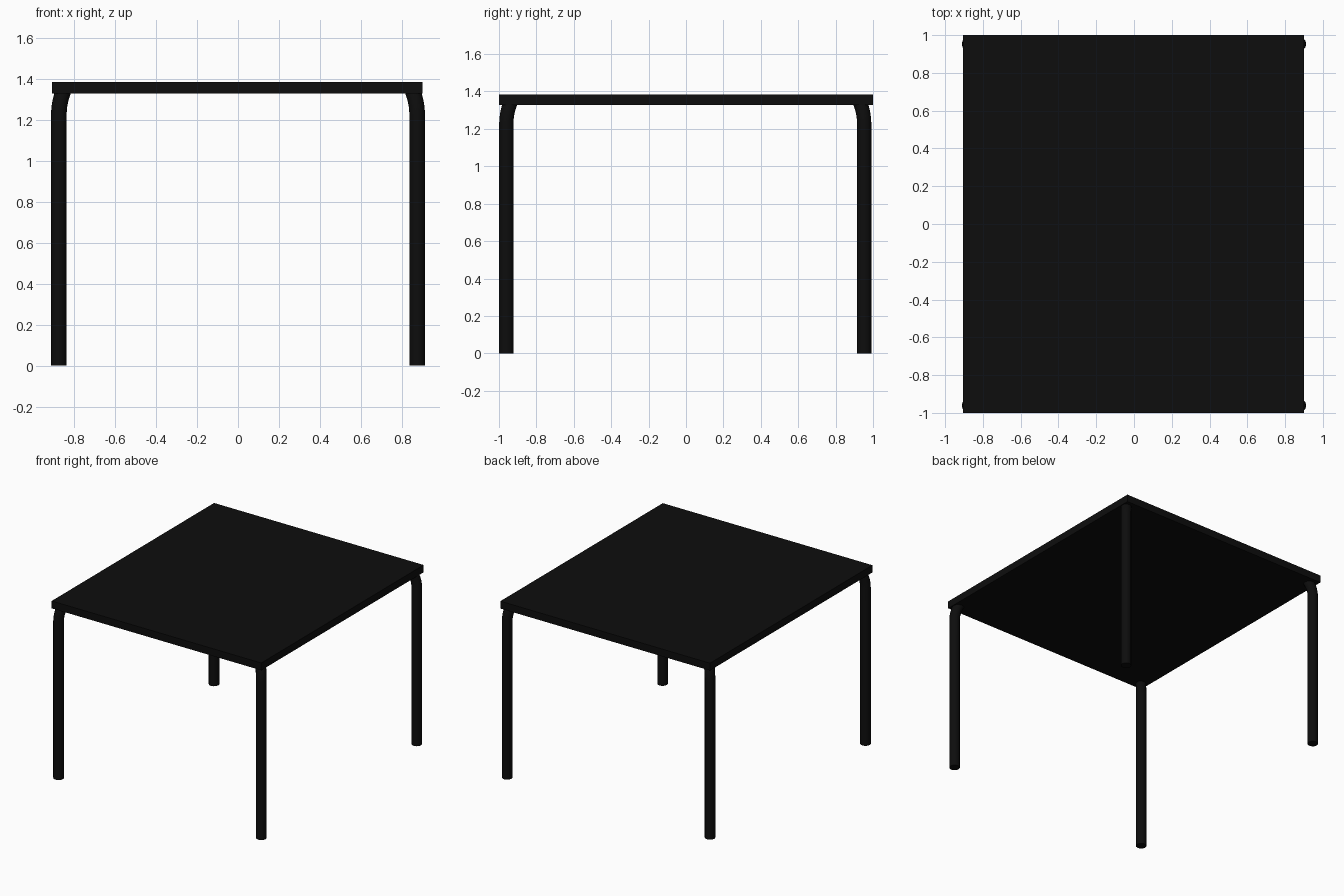
import bpy, bmesh, math
from mathutils import Vector, Quaternion

if "Cube" in bpy.data.objects:
    bpy.data.objects.remove(bpy.data.objects["Cube"])

black = bpy.data.materials.new("black")
black.diffuse_color = (0.004, 0.004, 0.004, 1)
black.use_nodes = True
black.node_tree.nodes["Principled BSDF"].inputs["Base Color"].default_value = black.diffuse_color


def finish(name, bm):
    bmesh.ops.recalc_face_normals(bm, faces=bm.faces)
    mesh = bpy.data.meshes.new(name)
    bm.to_mesh(mesh)
    bm.free()
    ob = bpy.data.objects.new(name, mesh)
    bpy.context.collection.objects.link(ob)
    mesh.materials.append(black)
    return ob


# Tabletop: thin flat slab
bm = bmesh.new()
bmesh.ops.create_cube(bm, size=1)
for v in bm.verts:
    v.co = (v.co.x * 1.807 - 0.003, v.co.y * 2.0, v.co.z * 0.057 + 1.356)
finish("tabletop", bm)

# Legs: round tubes whose tops bend diagonally inward into the tabletop
SIDES, RADIUS, BEND, BEND_Z = 12, 0.038, 0.24, 1.222


def leg(name, x, y):
    inward = Vector((-math.copysign(1, x), -math.copysign(1, y), 0)).normalized()
    axis = Vector((0, 0, 1)).cross(inward)
    stations = [(Vector((x, y, 0)), 0)]
    for i in range(7):
        a = math.radians(34) * i / 6
        p = Vector((x, y, BEND_Z + BEND * math.sin(a)))
        stations.append((p + inward * BEND * (1 - math.cos(a)), a))
    bm = bmesh.new()
    rings = []
    for p, a in stations:
        tilt = Quaternion(axis, a)
        ring = []
        for k in range(SIDES):
            t = math.tau * k / SIDES
            ring.append(bm.verts.new(p + tilt @ Vector((RADIUS * math.cos(t), RADIUS * math.sin(t), 0))))
        rings.append(ring)
    for r0, r1 in zip(rings, rings[1:]):
        for k in range(SIDES):
            n = (k + 1) % SIDES
            bm.faces.new((r0[k], r0[n], r1[n], r1[k])).smooth = True
    bm.faces.new(rings[0])
    bm.faces.new(rings[-1])
    for e in bm.edges:
        e.smooth = e.calc_face_angle(0) < math.radians(40)
    finish(name, bm)


for side, x in (("left", -0.874), ("right", 0.874)):
    for end, y in (("front", -0.961), ("back", 0.953)):
        leg(f"{end}_{side}_leg", x, y)
